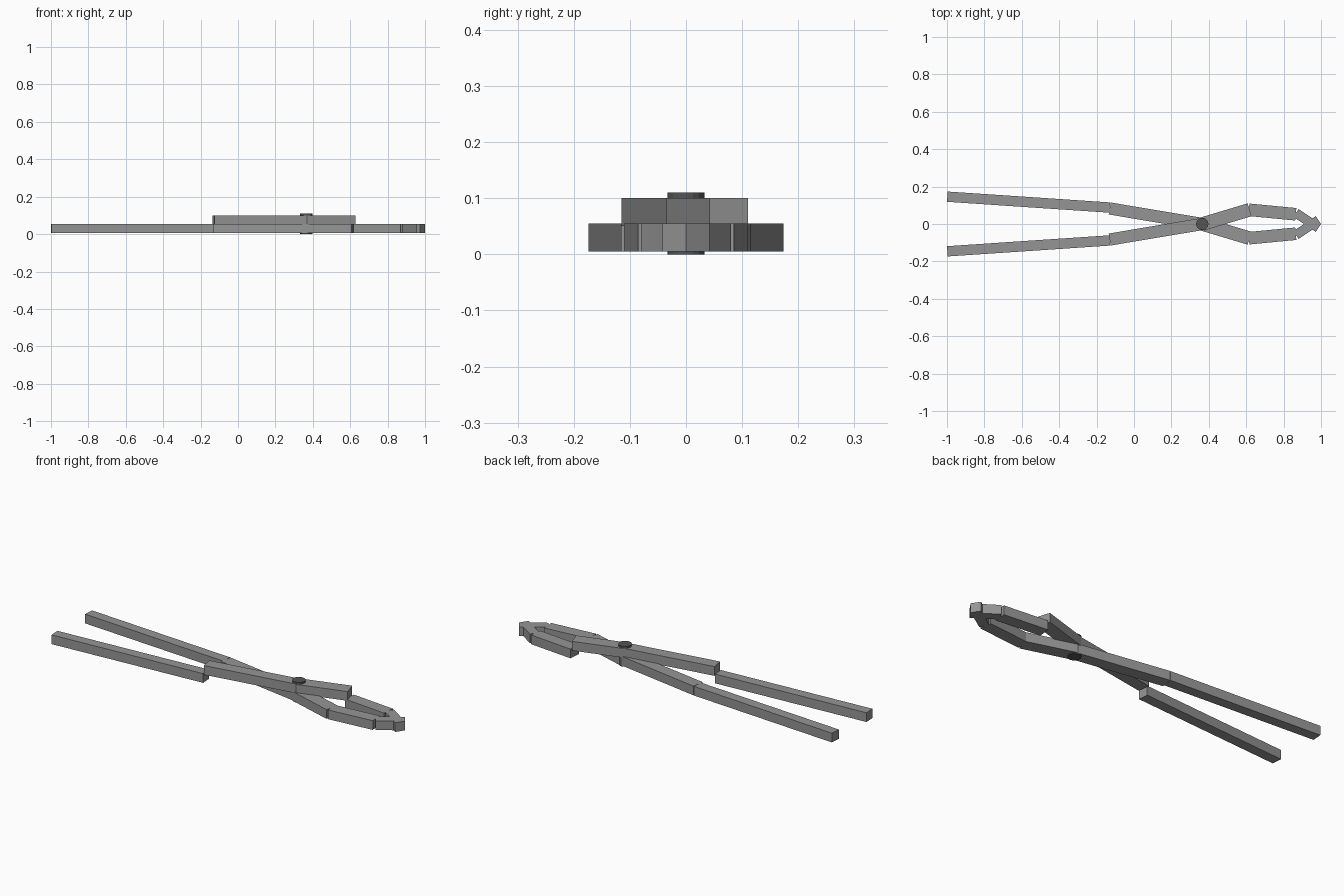
import bpy
import bmesh
from mathutils import Vector

if "Cube" in bpy.data.objects:
    bpy.data.objects.remove(bpy.data.objects["Cube"])


def make_material(name, grey):
    mat = bpy.data.materials.new(name)
    mat.use_nodes = True
    colour = (grey, grey, grey, 1)
    mat.diffuse_color = colour
    mat.node_tree.nodes["Principled BSDF"].inputs["Base Color"].default_value = colour
    return mat


iron = make_material("grey iron", 0.3)
dark_iron = make_material("dark iron", 0.09)

THICK = 0.05
LOW, HIGH = 0.005, 0.05      # undersides of the two layers
PIVOT_X = 0.365


def add_object(name, bm, mat):
    mesh = bpy.data.meshes.new(name)
    bmesh.ops.recalc_face_normals(bm, faces=bm.faces)
    bm.to_mesh(mesh)
    bm.free()
    mesh.materials.append(mat)
    obj = bpy.data.objects.new(name, mesh)
    bpy.context.collection.objects.link(obj)
    return obj


def bar(name, start, end, width, bottom):
    """Straight square-ended bar between two points in plan."""
    a, b = Vector(start), Vector(end)
    side = (b - a).normalized().orthogonal() * width / 2
    bm = bmesh.new()
    outline = [bm.verts.new((p.x, p.y, bottom)) for p in (a + side, b + side, b - side, a - side)]
    face = bm.faces.new(outline)
    grown = bmesh.ops.extrude_face_region(bm, geom=[face])["geom"]
    top = [v for v in grown if isinstance(v, bmesh.types.BMVert)]
    bmesh.ops.translate(bm, verts=top, vec=(0, 0, THICK))
    return add_object(name, bm, iron)


# Two crossing arms: the middle of one is raised to pass over the other
for arm, s, layer in (("lower", 1, LOW), ("upper", -1, HIGH)):
    bar(arm + "_handle", (-0.998, 0.146 * s), (-0.13, 0.088 * s), 0.055, LOW)
    bar(arm + "_shank", (-0.13, 0.083 * s), (PIVOT_X, 0), 0.065, layer)
    bar(arm + "_neck", (PIVOT_X, 0), (0.618, -0.076 * s), 0.072, layer)
    bar(arm + "_jaw", (0.614, -0.076 * s), (0.865, -0.052 * s), 0.067, LOW)
    bar(arm + "_tip", (0.866, -0.059 * s), (0.986, 0.021 * s), 0.05, LOW)

# Pivot rivet through both arms
bm = bmesh.new()
bmesh.ops.create_cone(bm, cap_ends=True, segments=16, radius1=0.033, radius2=0.033, depth=0.11)
rivet = add_object("pivot_rivet", bm, dark_iron)
rivet.location = (PIVOT_X, 0, 0.055)
